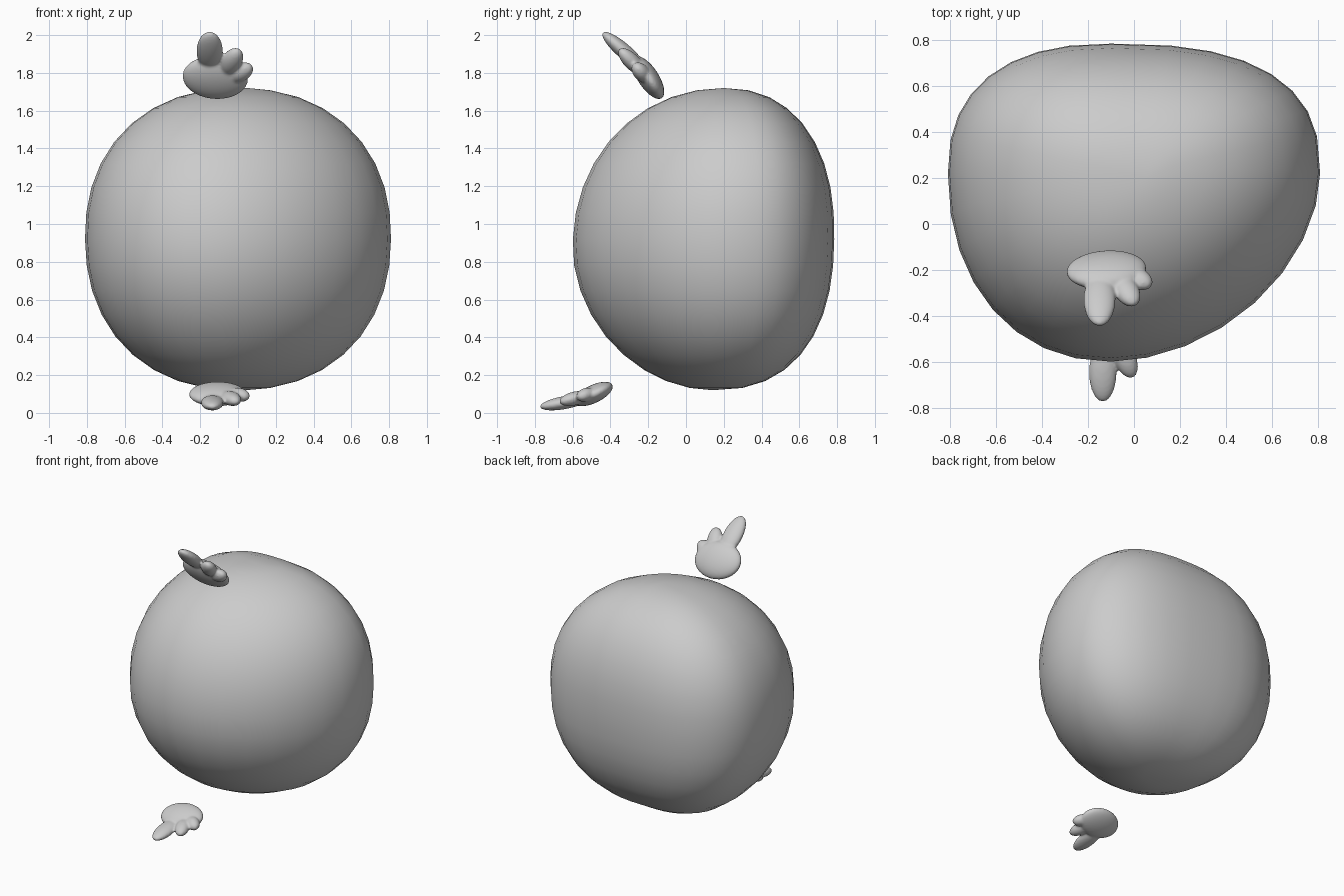
import bpy, bmesh, math
from mathutils import Matrix, Vector

cube = bpy.data.objects.get("Cube")
if cube:
    bpy.data.objects.remove(cube, do_unlink=True)

grey = bpy.data.materials.new("plain grey")
grey.use_nodes = True
tone = (0.6, 0.6, 0.6, 1)
grey.diffuse_color = tone
grey.node_tree.nodes["Principled BSDF"].inputs["Base Color"].default_value = tone


def make_object(name, bm):
    bmesh.ops.recalc_face_normals(bm, faces=bm.faces[:])
    for face in bm.faces:
        face.smooth = True
    mesh = bpy.data.meshes.new(name)
    bm.to_mesh(mesh)
    bm.free()
    mesh.materials.append(grey)
    obj = bpy.data.objects.new(name, mesh)
    bpy.context.collection.objects.link(obj)
    return obj


def bulge(value, power):
    """Superellipse coordinate for a sine or cosine."""
    return math.copysign(abs(value) ** (2 / power), value)


def mix(a, b, t):
    return a + (b - a) * t


# Body: lopsided ball, flatter at the back and on its left front
SEGMENTS, RINGS = 32, 18
LEFT, RIGHT, FRONT, BACK = 0.81, -0.81, -0.6, 0.785


def section(angle):
    """Point of the widest outline."""
    c, s = math.cos(angle), math.sin(angle)
    if s >= 0:
        power = 2.6 if c >= 0 else 2.4
    else:
        power = 1.85 if c >= 0 else 2.15
    x_mid, y_mid = -0.1, 0.22
    x = x_mid + bulge(c, power) * ((LEFT - x_mid) if c >= 0 else (x_mid - RIGHT))
    y = y_mid + bulge(s, power) * ((BACK - y_mid) if s >= 0 else (y_mid - FRONT))
    return x, y


def side(level, z_mid, start, end, power):
    """Reach of one side of the body at a given height."""
    span = (1.72 - z_mid) if level > z_mid else (z_mid - 0.12)
    t = min(1, abs(level - z_mid) / span)
    return mix(start, end, (1 - t ** power) ** (1 / power))


bm = bmesh.new()
rings = []
for i in range(1, RINGS):
    z = 0.92 - 0.8 * math.cos(math.pi * i / RINGS)
    upper = z > 0.92
    axis_y = 0.2 if upper else 0.14
    wide = side(z, 0.93, 0, LEFT, 2.2)
    y_front = side(z, 0.88, axis_y, FRONT, 2.05 if upper else 1.92)
    y_back = side(z, 0.95, axis_y, BACK, 2.25 if upper else 2.4)
    ring = []
    for k in range(SEGMENTS):
        x, y = section(2 * math.pi * k / SEGMENTS)
        t = (y - FRONT) / (BACK - FRONT)
        ring.append(bm.verts.new((x / LEFT * wide, mix(y_front, y_back, t), z)))
    rings.append(ring)
for low, high in zip(rings, rings[1:]):
    for k in range(SEGMENTS):
        n = (k + 1) % SEGMENTS
        bm.faces.new((low[k], low[n], high[n], high[k]))
for ring, tip in ((rings[0], (0.04, 0.14, 0.12)), (rings[-1], (0.05, 0.2, 1.72))):
    pole = bm.verts.new(tip)
    for k in range(SEGMENTS):
        bm.faces.new((ring[k], ring[(k + 1) % SEGMENTS], pole))
make_object("body", bm)

# Three-toed feet: lobe centre, half sizes, yaw and pitch in degrees
LOBES = [
    ((0, 0, 0), (0.175, 0.13, 0.055), -8, -8),           # sole
    ((-0.03, 0.19, 0.005), (0.07, 0.15, 0.04), 0, 8),    # long toe
    ((0.085, 0.12, 0.01), (0.055, 0.1, 0.042), -22, 4),  # middle toe
    ((0.135, 0.045, 0.01), (0.05, 0.075, 0.042), -50, 0),  # short toe
]


def make_foot(name, centre, angle, curl, scale):
    """Foot with toes pointing at an angle in the side plane."""
    a = math.radians(angle)
    along = Vector((0, math.cos(a), math.sin(a)))
    normal = Vector((0, -math.sin(a), math.cos(a))) * curl
    frame = Matrix((Vector((1, 0, 0)), along, normal)).transposed().to_4x4()
    place = Matrix.Translation(centre) @ frame @ Matrix.Scale(scale, 4)
    bm = bmesh.new()
    for middle, size, yaw, pitch in LOBES:
        turn = (Matrix.Rotation(math.radians(yaw), 4, "Z")
                @ Matrix.Rotation(math.radians(pitch), 4, "X"))
        bmesh.ops.create_uvsphere(
            bm, u_segments=32, v_segments=20, radius=1,
            matrix=place @ Matrix.Translation(middle) @ turn
            @ Matrix.Diagonal((*size, 1)))
    foot = make_object(name, bm)
    remesh = foot.modifiers.new("blend", "REMESH")
    remesh.mode = "VOXEL"
    remesh.voxel_size = 0.008
    remesh.use_smooth_shade = True
    smooth = foot.modifiers.new("soften", "SMOOTH")
    smooth.factor = 0.5
    smooth.iterations = 5


make_foot("raised_foot", (-0.12, -0.2, 1.775), 131, 1, 1)
make_foot("lowered_foot", (-0.11, -0.49, 0.1), 198, -1, 0.86)
